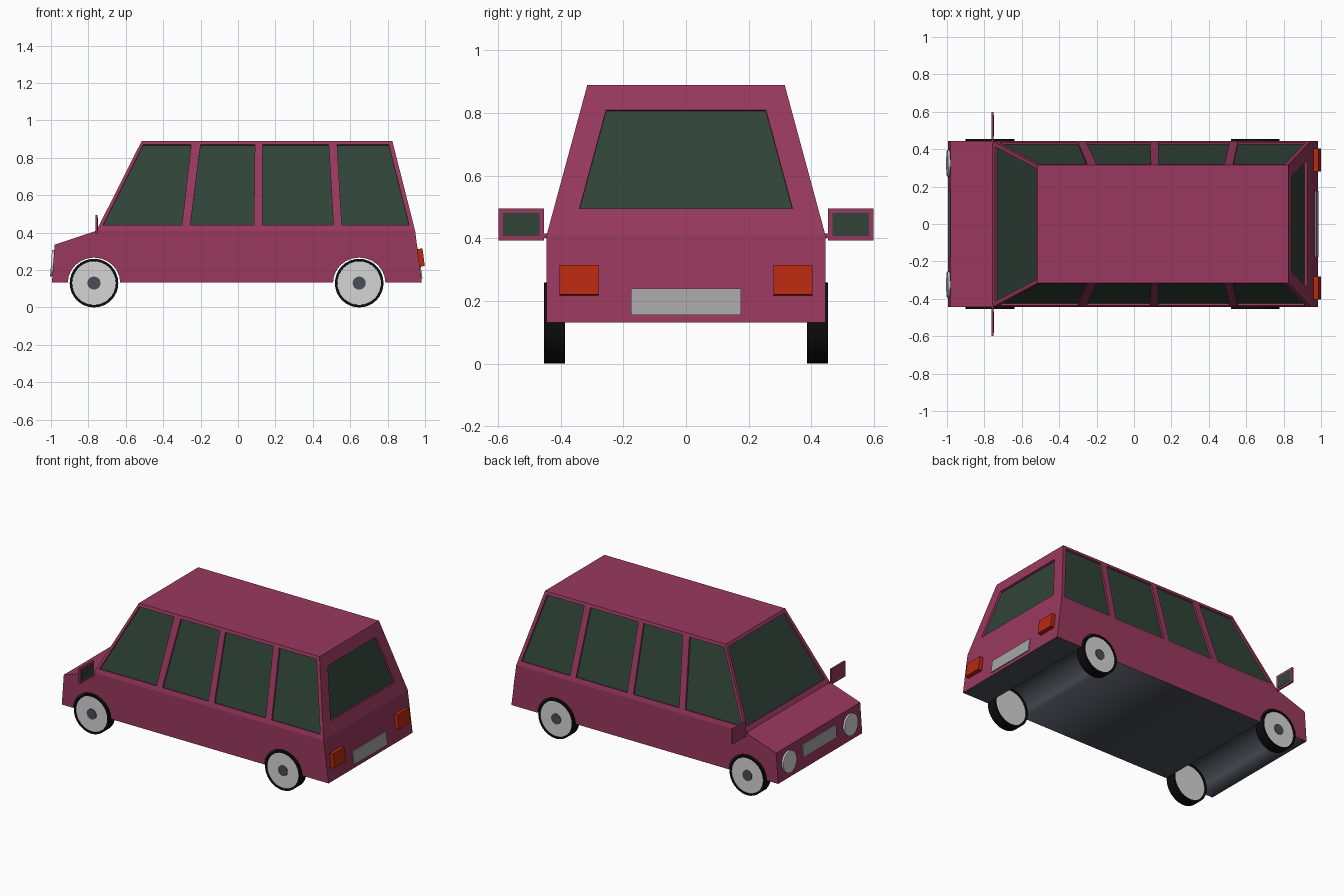
import bpy, bmesh, math
from mathutils import Vector, Matrix

if "Cube" in bpy.data.objects:
    bpy.data.objects.remove(bpy.data.objects["Cube"])


def material(name, rgb):
    m = bpy.data.materials.new(name)
    m.diffuse_color = (*rgb, 1)
    m.use_nodes = True
    m.node_tree.nodes["Principled BSDF"].inputs["Base Color"].default_value = m.diffuse_color
    return m


PAINT = material("plum paint", (0.32, 0.04, 0.11))
GLASS = material("dark green glass", (0.03, 0.057, 0.04))
UNDER = material("underside grey", (0.07, 0.075, 0.095))
TYRE = material("black rubber", (0.004, 0.004, 0.004))
RIM = material("light metal", (0.66, 0.66, 0.66))
PLATE = material("plate grey", (0.38, 0.38, 0.38))
RED = material("red lamp", (0.48, 0.022, 0.005))

BELT, ROOF, FLOOR = 0.41, 0.89, 0.132


def half_width(z):
    return 0.445 - max(0, z - BELT) * 0.13 / (ROOF - BELT)


def lerp_x(z, low, high):
    return low[0] + (high[0] - low[0]) * (z - low[1]) / (high[1] - low[1])


def finish(bm, name, mats):
    me = bpy.data.meshes.new(name)
    bm.to_mesh(me)
    bm.free()
    ob = bpy.data.objects.new(name, me)
    bpy.context.collection.objects.link(ob)
    for m in mats:
        me.materials.append(m)
    return ob


def prism(bm, quad, normal, inner, outer, inner_mat=0):
    """Closed block between two offsets of a quad along its normal."""
    n = Vector(normal).normalized()
    a = [bm.verts.new(Vector(p) + n * inner) for p in quad]
    b = [bm.verts.new(Vector(p) + n * outer) for p in quad]
    faces = [bm.faces.new(a[::-1]), bm.faces.new(b)]
    for i in range(4):
        j = (i + 1) % 4
        faces.append(bm.faces.new((a[i], a[j], b[j], b[i])))
    faces[0].material_index = inner_mat
    bmesh.ops.recalc_face_normals(bm, faces=faces)


def block(name, mat, quad, normal, inner, outer):
    bm = bmesh.new()
    prism(bm, quad, normal, inner, outer)
    return finish(bm, name, [mat])


def arch(cx, r=0.14, n=12):
    return [(cx - r * math.cos(math.pi * i / n), FLOOR + 0.96 * r * math.sin(math.pi * i / n))
            for i in range(n + 1)]


# Side outline points
NOSE_LOW, NOSE_TOP = (-0.995, FLOOR), (-0.98, 0.335)
COWL, TAIL_BELT = (-0.757, BELT), (0.947, BELT)
ROOF_F, ROOF_R, TAIL_LOW = (-0.515, ROOF), (0.825, ROOF), (0.983, FLOOR)
FRONT_X, REAR_X = -0.77, 0.648

# Body: lower shell with full-width arches, tapered cabin on top
bm = bmesh.new()
outline = [NOSE_LOW] + arch(FRONT_X) + arch(REAR_X) + [TAIL_LOW, TAIL_BELT, COWL, NOSE_TOP]
sides = []
for s in (-1, 1):
    low = [bm.verts.new((x, s * half_width(z), z)) for x, z in outline]
    top = [bm.verts.new((x, s * half_width(z), z)) for x, z in (ROOF_R, ROOF_F)]
    bm.faces.new(low)
    bm.faces.new((low[-3], top[0], top[1], low[-2]))
    # Outer loop that joins the two sides
    sides.append(low[:-2] + top + low[-2:])
for i in range(len(sides[0])):
    j = (i + 1) % len(sides[0])
    bm.faces.new((sides[0][i], sides[0][j], sides[1][j], sides[1][i]))
bmesh.ops.recalc_face_normals(bm, faces=bm.faces)
for f in bm.faces:
    if f.normal.z < -0.01:
        f.material_index = 2
        f.smooth = True
body = finish(bm, "body", [PAINT, GLASS, UNDER])

# Window recesses, glass on the bottom of each cut
bm = bmesh.new()
z0, z1 = 0.44, 0.87
windows = [(-0.722, -0.30, -0.25, -0.507), (-0.255, 0.085, 0.09, -0.20),
           (0.13, 0.51, 0.485, 0.13), (0.555, 0.915, 0.806, 0.53)]
for s in (-1, 1):
    for xa, xb, xc, xd in windows:
        quad = [(x, s * half_width(z), z) for x, z in ((xa, z0), (xb, z0), (xc, z1), (xd, z1))]
        prism(bm, quad, (0, s * 0.48, 0.13), -0.012, 0.02, 1)


def end_quad(low, high, za, zb, ya, yb, yc, yd):
    xa, xb = lerp_x(za, low, high), lerp_x(zb, low, high)
    return [(xa, ya, za), (xa, yb, za), (xb, yc, zb), (xb, yd, zb)]


def end_normal(low, high, direction):
    return (direction * (high[1] - low[1]), 0, abs(high[0] - low[0]))


w0, w1 = half_width(z0) - 0.025, half_width(z1) - 0.022
prism(bm, end_quad(COWL, ROOF_F, z0, z1, -w0, w0, w1, -w1),
      end_normal(COWL, ROOF_F, -1), -0.012, 0.02, 1)
prism(bm, end_quad(TAIL_BELT, ROOF_R, 0.495, 0.81, -0.34, 0.34, 0.255, -0.255),
      end_normal(TAIL_BELT, ROOF_R, 1), -0.014, 0.02, 1)
cutter = finish(bm, "window_cutter", [PAINT, GLASS, UNDER])
cutter.hide_render = True
mod = body.modifiers.new("windows", 'BOOLEAN')
mod.operation, mod.solver, mod.object = 'DIFFERENCE', 'EXACT', cutter
bpy.context.view_layer.objects.active = body
bpy.ops.object.modifier_apply(modifier=mod.name)
bpy.data.objects.remove(cutter)

# Number plates
rear_n = end_normal(TAIL_LOW, TAIL_BELT, 1)
nose_n = end_normal(NOSE_LOW, NOSE_TOP, -1)
block("rear_plate", PLATE, end_quad(TAIL_LOW, TAIL_BELT, 0.155, 0.24, -0.176, 0.176, 0.176, -0.176),
      rear_n, -0.003, 0.006)
block("front_plate", PLATE, end_quad(NOSE_LOW, NOSE_TOP, 0.205, 0.29, -0.176, 0.176, 0.176, -0.176),
      nose_n, -0.003, 0.006)


def disc(name, mats, loc, axis, r, depth, seg=32):
    bm = bmesh.new()
    rot = Vector(axis).to_track_quat('Z', 'Y').to_matrix().to_4x4()
    bmesh.ops.create_cone(bm, cap_ends=True, segments=seg, radius1=r, radius2=r, depth=depth,
                          matrix=Matrix.Translation(loc) @ rot)
    for f in bm.faces:
        f.smooth = len(f.verts) == 4
    if len(mats) > 1:  # recessed rim on both caps
        caps = [f for f in bm.faces if len(f.verts) > 4]
        bmesh.ops.inset_individual(bm, faces=caps, thickness=0.012, depth=0)
        bmesh.ops.inset_individual(bm, faces=caps, thickness=0.001, depth=-0.005)
        for f in caps:
            f.material_index = 1
    return finish(bm, name, mats)


for s, side in ((-1, "right"), (1, "left")):
    # Lamps
    y = sorted((s * 0.28, s * 0.403))
    block("tail_lamp_" + side, RED,
          end_quad(TAIL_LOW, TAIL_BELT, 0.218, 0.312, y[0], y[1], y[1], y[0]), rear_n, -0.005, 0.027)
    hx = lerp_x(0.235, NOSE_LOW, NOSE_TOP)
    disc("headlamp_" + side, [RIM], (hx - 0.002, s * 0.325, 0.235), nose_n, 0.071, 0.02)

    # Wing mirror with glass facing the rear
    def rect(x, ya, yb, za, zb):
        return [(x, s * ya, za), (x, s * yb, za), (x, s * yb, zb), (x, s * ya, zb)]
    block("mirror_" + side, PAINT, rect(-0.757, 0.453, 0.598, 0.393, 0.495), (1, 0, 0), -0.006, 0.006)
    block("mirror_stem_" + side, PAINT, rect(-0.757, 0.43, 0.46, 0.402, 0.415), (1, 0, 0), -0.005, 0.005)
    block("mirror_glass_" + side, GLASS, rect(-0.75, 0.468, 0.584, 0.407, 0.481), (1, 0, 0), -0.003, 0.001)

    # Wheels
    for cx, end in ((FRONT_X, "front"), (REAR_X, "rear")):
        disc(f"wheel_{end}_{side}", [TYRE, RIM], (cx, s * 0.42, 0.13), (0, 1, 0), 0.13, 0.068)
        disc(f"hub_{end}_{side}", [UNDER], (cx, s * 0.448, 0.13), (0, 1, 0), 0.035, 0.01, 20)
